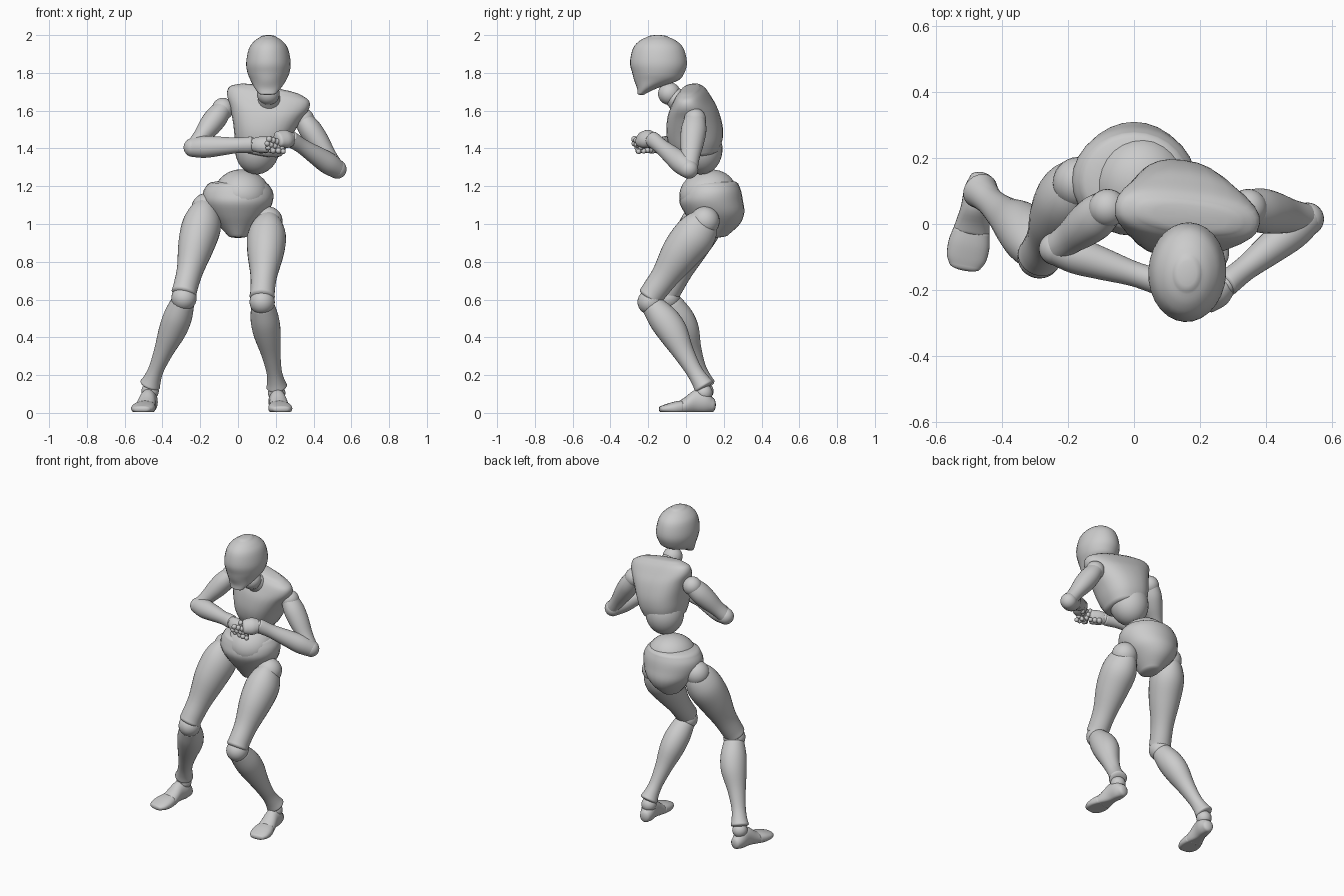
import bpy, bmesh, math
from mathutils import Vector as V

SIDES = 28


def catmull(rows, steps=4):
    """Smoothly interpolate a list of equal-length number rows."""
    out = []
    for i in range(len(rows) - 1):
        p = [rows[max(i - 1, 0)], rows[i], rows[i + 1], rows[min(i + 2, len(rows) - 1)]]
        for s in range(steps):
            t = s / steps
            out.append([0.5 * (2 * b + (c - a) * t + (2 * a - 5 * b + 4 * c - d) * t * t
                               + (3 * b - a - 3 * c + d) * t ** 3) for a, b, c, d in zip(*p)])
    return out + [list(rows[-1])]


def loft(name, a, b, prof, front=(0, -1, 0), dome=(0.5, 0.5), power=2.0, floor=False):
    """Skin from a to b; prof rows are (t, side radius, front radius, front offset)."""
    a, b = V(a), V(b)
    L = (b - a).length
    z = (b - a) / L
    y = V(front)
    y = (y - z * y.dot(z)).normalized()
    x = y.cross(z)
    rings = [[r[0] * L, *r[1:]] for r in catmull([(*r, 0)[:4] for r in prof])]
    # rounded end caps
    first, last, angles = rings[0], rings[-1], (25, 48, 68, 84)
    cap = lambda r, d, s: [[r[0] + s * d * min(r[1], r[2]) * math.sin(math.radians(g)),
                            r[1] * math.cos(math.radians(g)), r[2] * math.cos(math.radians(g)), r[3]]
                           for g in angles]
    rings = cap(first, dome[0], -1)[::-1] + rings + cap(last, dome[1], 1)
    bm = bmesh.new()
    loops = []
    for h, rx, ry, off in rings:
        loop = []
        for k in range(SIDES):
            c, s = math.cos(2 * math.pi * k / SIDES), math.sin(2 * math.pi * k / SIDES)
            u = math.copysign(abs(c) ** (2 / power), c) * rx
            v = math.copysign(abs(s) ** (2 / power), s) * ry + off
            p = a + z * h + x * u + y * v
            if floor:
                p.z = max(p.z, 0.004)
            loop.append(bm.verts.new(p))
        loops.append(loop)
    for p, q in zip(loops, loops[1:]):
        for k in range(SIDES):
            n = (k + 1) % SIDES
            bm.faces.new((p[k], p[n], q[n], q[k]))
    bm.faces.new(loops[0][::-1])
    bm.faces.new(loops[-1])
    bmesh.ops.recalc_face_normals(bm, faces=bm.faces)
    return finish(name, bm)


def finish(name, bm):
    for f in bm.faces:
        f.smooth = True
    me = bpy.data.meshes.new(name)
    bm.to_mesh(me)
    bm.free()
    ob = bpy.data.objects.new(name, me)
    bpy.context.collection.objects.link(ob)
    return ob


def ball(name, loc, r, rot=(0, 0, 0), seg=28):
    """Ellipsoid; r is one radius or three."""
    bm = bmesh.new()
    bmesh.ops.create_uvsphere(bm, u_segments=seg, v_segments=seg // 2, radius=1)
    ob = finish(name, bm)
    ob.location, ob.rotation_euler = loc, rot
    ob.scale = (r, r, r) if isinstance(r, (int, float)) else r
    return ob


# Head: egg with a forward chin, rows are (height, half width, half depth, forward offset)
loft("head", (0.17, 0, 1.69), (0.17, 0, 2.69), [
    (0.0, 0.045, 0.022, 0.236), (0.03, 0.07, 0.055, 0.205), (0.07, 0.094, 0.117, 0.158),
    (0.11, 0.111, 0.138, 0.147), (0.165, 0.118, 0.151, 0.146), (0.24, 0.103, 0.134, 0.147),
    (0.28, 0.073, 0.097, 0.149), (0.3, 0.042, 0.056, 0.15)],
     front=(-0.06, -1, 0), dome=(0.3, 0.24))
ball("neck_ball", (0.16, -0.088, 1.69), 0.06)
loft("neck", (0.17, -0.01, 1.63), (0.16, -0.075, 1.68), [(0, 0.075, 0.07), (1, 0.052, 0.052)])

# Torso, turned slightly to its right
loft("chest", (0.1, 0.066, 1.3), (0.17, 0.022, 1.715), [
    (0.2, 0.12, 0.122), (0.33, 0.141, 0.143), (0.5, 0.162, 0.148), (0.7, 0.194, 0.13),
    (0.84, 0.222, 0.1), (0.94, 0.215, 0.074), (0.99, 0.17, 0.052)],
     front=(-0.12, -1, 0), dome=(0.15, 0.25), power=2.4)
ball("ribcage", (0.103, 0.075, 1.4), (0.118, 0.118, 0.138), (0.12, 0.15, 0))

# Pelvis
ball("abdomen", (0.022, 0.115, 1.165), (0.145, 0.152, 0.122), (0.25, 0.1, 0))
loft("pelvis", (0.0, 0.14, 0.94), (0.0, 0.13, 1.21), [
    (0.0, 0.055, 0.075, -0.01), (0.2, 0.105, 0.123, -0.024), (0.42, 0.155, 0.155, -0.018),
    (0.66, 0.184, 0.168), (0.85, 0.185, 0.16), (1.0, 0.162, 0.146)], dome=(0.25, 0.15))

# Legs: hip, knee, ankle, heel and toe points for each side
LEGS = {
    "right": ((-0.168, 0.125, 1.085), (-0.286, -0.098, 0.635), (-0.465, 0.10, 0.15),
              (-0.462, 0.14, 0), (-0.512, -0.13, 0), (-0.35, -1, 0)),
    "left": ((0.158, 0.1, 1.015), (0.128, -0.19, 0.615), (0.205, 0.095, 0.14),
             (0.202, 0.14, 0), (0.23, -0.13, 0), (0.1, -1, 0)),
}
for side, (hip, knee, ankle, heel, toe, facing) in LEGS.items():
    ball(side + "_hip_ball", hip, 0.078)
    loft(side + "_thigh", hip, knee, [
        (-0.06, 0.045, 0.06), (0.06, 0.082, 0.096), (0.22, 0.103, 0.112), (0.45, 0.095, 0.102, 0.005),
        (0.73, 0.07, 0.075), (0.92, 0.065, 0.068), (1.0, 0.067, 0.066)], facing, (0.7, 0.3))
    ball(side + "_knee_ball", V(knee) + V((0, 0, -0.028)), 0.067)
    loft(side + "_calf", V(knee) + V((0, 0.008, -0.035)), ankle, [
        (0.03, 0.062, 0.062), (0.2, 0.075, 0.08, -0.01), (0.38, 0.072, 0.078, -0.014),
        (0.6, 0.052, 0.056, -0.005), (0.8, 0.041, 0.044), (0.92, 0.045, 0.047),
        (1.0, 0.055, 0.055)], facing, (0.4, 0.25))
    ball(side + "_ankle_ball", V(ankle) + V((0, 0, -0.035)), 0.046)
    # Foot and toe piece, rows are (length, half width, half height, height of centre)
    loft(side + "_foot", heel, toe, [
        (0.0, 0.034, 0.038, 0.043), (0.14, 0.045, 0.062, 0.06), (0.34, 0.045, 0.062, 0.06),
        (0.52, 0.052, 0.048, 0.038), (0.62, 0.056, 0.04, 0.028)], (0, 0, 1), (0.5, 0.2), floor=True)
    loft(side + "_toes", heel, toe, [
        (0.6, 0.056, 0.036, 0.03), (0.75, 0.063, 0.034, 0.025), (0.9, 0.06, 0.025, 0.022),
        (0.99, 0.048, 0.018, 0.02)], (0, 0, 1), (0.2, 0.8), 2.4, True)

# Arms: shoulder, elbow, wrist, knuckle centre, knuckle spread, three finger joint steps, palm size
ARMS = {
    "right": ((-0.08, 0.048, 1.61), (-0.238, -0.075, 1.405), (0.075, -0.175, 1.42),
              (0.155, -0.215, 1.42), (0.006, -0.012, -0.02),
              ((0.022, -0.012, 0), (0.05, -0.02, -0.002), (0.075, -0.018, -0.006)), 1.0),
    "left": ((0.345, 0.048, 1.555), (0.525, 0.015, 1.29), (0.28, -0.18, 1.45),
             (0.215, -0.24, 1.45), (-0.02, -0.012, 0.006),
             ((-0.02, -0.015, -0.01), (-0.03, -0.015, -0.033), (-0.025, -0.002, -0.055)), 1.2),
}
for side, (sh, el, wr, kn, spread, joints, size) in ARMS.items():
    ball(side + "_shoulder_ball", sh, 0.058)
    loft(side + "_upper_arm", sh, el, [
        (-0.02, 0.048, 0.054), (0.2, 0.06, 0.067), (0.45, 0.058, 0.063), (0.75, 0.044, 0.05),
        (1.0, 0.043, 0.046)], dome=(0.7, 0.3))
    ball(side + "_elbow_ball", el, 0.05)
    loft(side + "_forearm", el, wr, [
        (-0.01, 0.048, 0.05), (0.2, 0.056, 0.058), (0.45, 0.049, 0.051), (0.75, 0.038, 0.041),
        (0.94, 0.039, 0.043), (1.0, 0.04, 0.042)], dome=(0.7, 0.3), front=(0, 0.1, 1))
    ball(side + "_wrist_ball", wr, 0.035)
    loft(side + "_palm", wr, kn, [(0.1, 0.03 * size, 0.036 * size), (0.5, 0.035 * size, 0.044 * size),
                                  (1.0, 0.03, 0.044)], front=spread, dome=(0.5, 0.4))
    for f in range(4):
        base = V(kn) + V(spread) * (f - 1.5)
        for j, step in enumerate(joints):
            ball(f"{side}_finger_{f + 1}_{j + 1}", base + V(step), 0.017 - 0.0015 * j, seg=14)
    for j in range(3):
        ball(f"{side}_thumb_{j + 1}", V(wr).lerp(V(kn), 0.6 + 0.3 * j) + V((0, 0.02, -0.03)),
             0.018 - 0.002 * j, seg=14)
